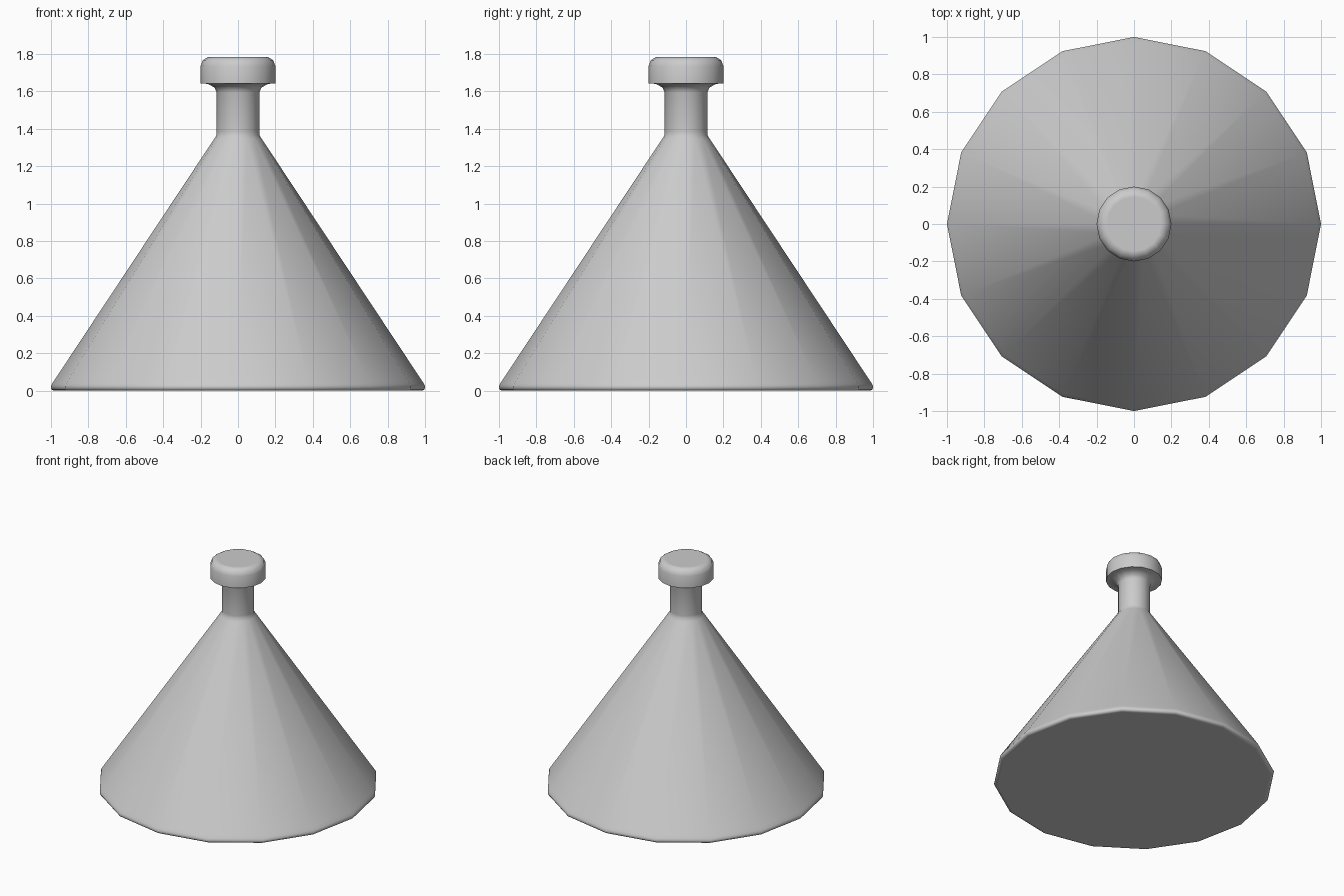
import bpy, bmesh, math

if "Cube" in bpy.data.objects:
    bpy.data.objects.remove(bpy.data.objects["Cube"])

SIDES = 16


def lathe(name, profile):
    """Revolve a (radius, z) profile into a closed, capped solid."""
    bm = bmesh.new()
    rings = []
    for r, z in profile:
        rings.append([bm.verts.new((r * math.cos(i * math.tau / SIDES),
                                    r * math.sin(i * math.tau / SIDES), z))
                      for i in range(SIDES)])
    for a, b in zip(rings, rings[1:]):
        for i in range(SIDES):
            j = (i + 1) % SIDES
            bm.faces.new((a[i], a[j], b[j], b[i]))
    bm.faces.new(rings[0][::-1])
    bm.faces.new(rings[-1])
    mesh = bpy.data.meshes.new(name)
    bm.to_mesh(mesh)
    bm.free()
    obj = bpy.data.objects.new(name, mesh)
    bpy.context.collection.objects.link(obj)
    bpy.context.view_layer.objects.active = obj
    obj.select_set(True)
    bpy.ops.object.shade_smooth_by_angle(angle=math.radians(50))
    return obj


lathe("cone_with_knob", [
    # flat base, tight rounded foot, and cone held crisp by support loops
    (0.97, 0.0), (0.985, 0.0), (0.996, 0.006), (1.0, 0.015), (1.0, 0.025),
    (0.994, 0.037), (0.981, 0.057), (0.128, 1.345),
    # neck with flare under the knob
    (0.115, 1.365), (0.115, 1.385), (0.115, 1.595), (0.125, 1.62), (0.16, 1.64),
    # knob with softened top edge
    (0.20, 1.643), (0.20, 1.735), (0.188, 1.767), (0.16, 1.784), (0.145, 1.784),
])
